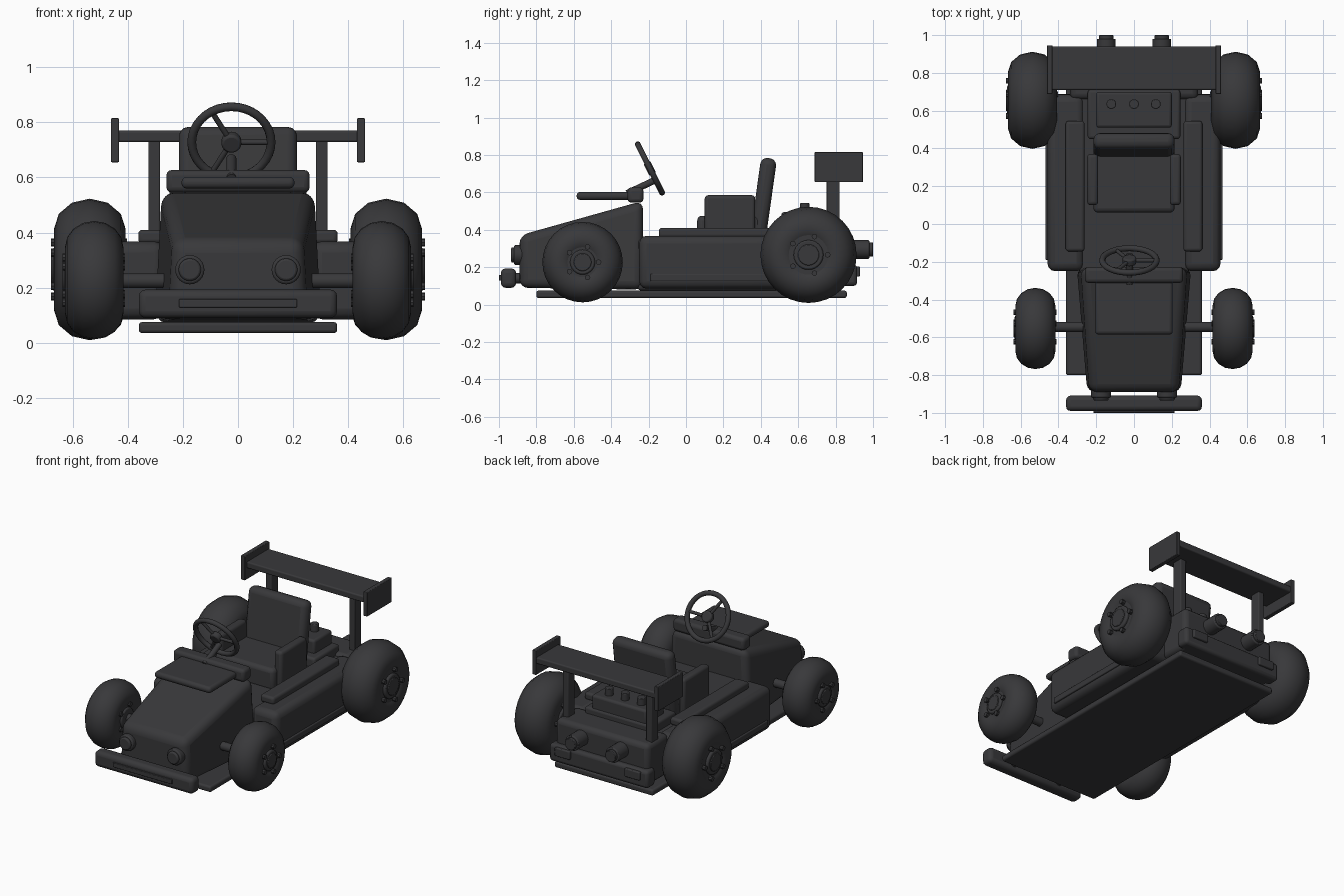
import bpy, bmesh
from math import sin, cos, pi, radians
from mathutils import Vector

if "Cube" in bpy.data.objects:
    bpy.data.objects.remove(bpy.data.objects["Cube"])

dark = bpy.data.materials.new("charcoal")
dark.diffuse_color = (0.04, 0.04, 0.043, 1)
dark.use_nodes = True
dark.node_tree.nodes["Principled BSDF"].inputs["Base Color"].default_value = dark.diffuse_color


def finish(ob, bevel=0.0, seg=3):
    ob.data.materials.append(dark)
    if bevel:
        m = ob.modifiers.new("bevel", 'BEVEL')
        m.width, m.segments = bevel, seg
        m.limit_method = 'ANGLE'
    bpy.ops.object.select_all(action='DESELECT')
    ob.select_set(True)
    bpy.context.view_layer.objects.active = ob
    bpy.ops.object.shade_smooth_by_angle(angle=radians(40))
    return ob


def from_bmesh(name, bm, bevel=0.0, seg=3):
    bmesh.ops.recalc_face_normals(bm, faces=bm.faces)
    me = bpy.data.meshes.new(name)
    bm.to_mesh(me)
    bm.free()
    ob = bpy.data.objects.new(name, me)
    bpy.context.collection.objects.link(ob)
    return finish(ob, bevel, seg)


def box(name, x, y, z, bevel=0.01, tilt=0.0):
    """Bevelled box from (min, max) ranges."""
    bm = bmesh.new()
    bmesh.ops.create_cube(bm, size=1)
    bmesh.ops.scale(bm, vec=(x[1] - x[0], y[1] - y[0], z[1] - z[0]), verts=bm.verts)
    ob = from_bmesh(name, bm, bevel)
    ob.location = [(a + b) / 2 for a, b in (x, y, z)]
    ob.rotation_euler.x = tilt
    return ob


def rod(name, a, b, r, sides=24, bevel=0.0):
    a, b = Vector(a), Vector(b)
    bpy.ops.mesh.primitive_cylinder_add(vertices=sides, radius=r, depth=(b - a).length, location=(a + b) / 2)
    ob = bpy.context.object
    ob.name = name
    ob.rotation_euler = (b - a).to_track_quat('Z', 'Y').to_euler()
    return finish(ob, bevel, 2)


def tyre(name, c, R, half_w, minor, rings):
    """Fat tyre: elliptical section swept about the x axis."""
    bm = bmesh.new()
    n = 32
    v = [[bm.verts.new((c[0] + half_w * sin(2 * pi * j / rings),
                        c[1] + (R - minor + minor * cos(2 * pi * j / rings)) * cos(2 * pi * i / n),
                        c[2] + (R - minor + minor * cos(2 * pi * j / rings)) * sin(2 * pi * i / n)))
          for j in range(rings)] for i in range(n)]
    for i in range(n):
        for j in range(rings):
            i2, j2 = (i + 1) % n, (j + 1) % rings
            bm.faces.new((v[i][j], v[i2][j], v[i2][j2], v[i][j2]))
    return from_bmesh(name, bm)


# Floor and hull
box("floor_plate", (-.36, .36), (-.8, .86), (.035, .075), .012)
box("cockpit_tub", (-.29, .29), (-.26, .72), (.075, .35), .02)
box("rear_deck", (-.34, .34), (.66, .88), (.1, .37), .03)

# Wedge nose, narrower at the front
bm = bmesh.new()
profile = [(-.89, .09), (-.89, .37), (-.23, .555), (-.23, .08)]
widths = [.25, .235, .28, .305]
left = [bm.verts.new((-w, y, z)) for w, (y, z) in zip(widths, profile)]
right = [bm.verts.new((w, y, z)) for w, (y, z) in zip(widths, profile)]
bm.faces.new(left)
bm.faces.new(right[::-1])
for i in range(4):
    k = (i + 1) % 4
    bm.faces.new((left[i], right[i], right[k], left[k]))
from_bmesh("nose_body", bm, .045, 4)

box("hood_panel", (-.205, .205), (-.585, -.28), (.56, .602), .018)
box("cowl", (-.26, .26), (-.312, -.228), (.545, .627), .02)

# Bumpers
box("front_bumper", (-.36, .36), (-.99, -.908), (.09, .193), .025)
box("front_bumper_strip", (-.215, .215), (-1.0, -.98), (.128, .158), .004)
box("rear_bumper", (-.36, .36), (.83, .915), (.1, .215), .02)

# Wheels, mirrored parts and lights
for s, side in ((-1, "left"), (1, "right")):
    def sx(a, b):
        return tuple(sorted((s * a, s * b)))

    for end, cx, cy, cz, R, hw, mn, rings in (("front", .522, -.553, .227, .215, .106, .095, 16),
                                              ("rear", .538, .655, .266, .257, .13, .11, 12)):
        n = f"{end}_{side}"
        tyre(n + "_tyre", (s * cx, cy, cz), R, hw, mn, rings)
        rod(n + "_rim", (s * (cx - hw * .9), cy, cz), (s * (cx + hw * .9), cy, cz), R * .56, 32, .008)
        rod(n + "_hub", (s * (cx - hw), cy, cz), (s * (cx + hw + .004), cy, cz), R * .31, 24, .008)
        rod(n + "_hub_cap", (s * cx, cy, cz), (s * (cx + hw + .01), cy, cz), R * .22, 24, .004)
        for k in range(5):
            a = 2 * pi * k / 5
            y, z = cy + R * .4 * cos(a), cz + R * .4 * sin(a)
            rod(f"{n}_bolt_{k}", (s * (cx - hw - .005), y, z), (s * (cx + hw + .01), y, z), .015, 8)

    box(side + "_pod", sx(.265, .458), (-.25, .685), (.085, .368), .04)
    box(side + "_pod_rail", sx(.262, .362), (-.145, .545), (.36, .41), .015)
    box(side + "_pod_skirt", sx(.44, .468), (-.19, .47), (.125, .165), .006)
    box(side + "_seat_bolster", sx(.19, .248), (.1, .37), (.33, .585), .018)
    box(side + "_wing_strut", sx(.283, .325), (.752, .822), (.33, .74), .005)
    box(side + "_wing_endplate", sx(.432, .461), (.688, .946), (.655, .815), .004)
    rod(side + "_headlight", (s * .175, -.84, .265), (s * .175, -.92, .265), .053, 24, .008)
    rod(side + "_headlight_lens", (s * .175, -.9, .265), (s * .175, -.935, .265), .041, 24, .008)
    rod(side + "_bumper_mount", (s * .175, -.86, .142), (s * .175, -.93, .142), .028)
    rod(side + "_exhaust", (s * .147, .8, .295), (s * .147, .98, .295), .05, 24, .006)
    rod(side + "_exhaust_tip", (s * .147, .95, .295), (s * .147, 1.0, .295), .038, 24, .003)
    box(side + "_tail_light", sx(.2, .31), (.9, .93), (.15, .205), .006)

rod("front_axle", (-.45, -.545, .225), (.45, -.545, .225), .027)
rod("rear_axle", (-.45, .655, .266), (.45, .655, .266), .032)

# Rear wing
box("wing", (-.45, .45), (.71, .94), (.728, .77), .008)

# Seat
box("seat_cushion", (-.215, .215), (.06, .4), (.33, .475), .025)
box("seat_back", (-.215, .215), (.37, .455), (.33, .785), .035, radians(-8))

# Engine
box("engine_base", (-.245, .245), (.45, .71), (.3, .41), .015)
box("engine_block", (-.2, .2), (.51, .7), (.38, .495), .015)
for i, x in enumerate((-.12, 0, .115)):
    rod(f"engine_stack_{i}", (x, .635, .47), (x, .635, .542), .026, 16, .004)

# Steering wheel, tilted towards the seat
hub = Vector((-.024, -.193, .728))
axis = Vector((0, -.893, -.45)).normalized()
up = Vector((0, -.45, .893)).normalized()
bpy.ops.mesh.primitive_torus_add(major_radius=.144, minor_radius=.016, major_segments=36, minor_segments=10,
                                 location=hub, rotation=axis.to_track_quat('Z', 'Y').to_euler())
bpy.context.object.name = "steering_rim"
finish(bpy.context.object)
for k in range(3):
    a = 2 * pi * k / 3
    rod(f"steering_spoke_{k}", hub, hub + .142 * (Vector((1, 0, 0)) * cos(a) + up * sin(a)), .01, 12)
rod("steering_hub", hub - axis * .02, hub + axis * .02, .036, 24, .008)
rod("steering_column", (-.024, -.16, .668), (-.024, -.315, .595), .018)
